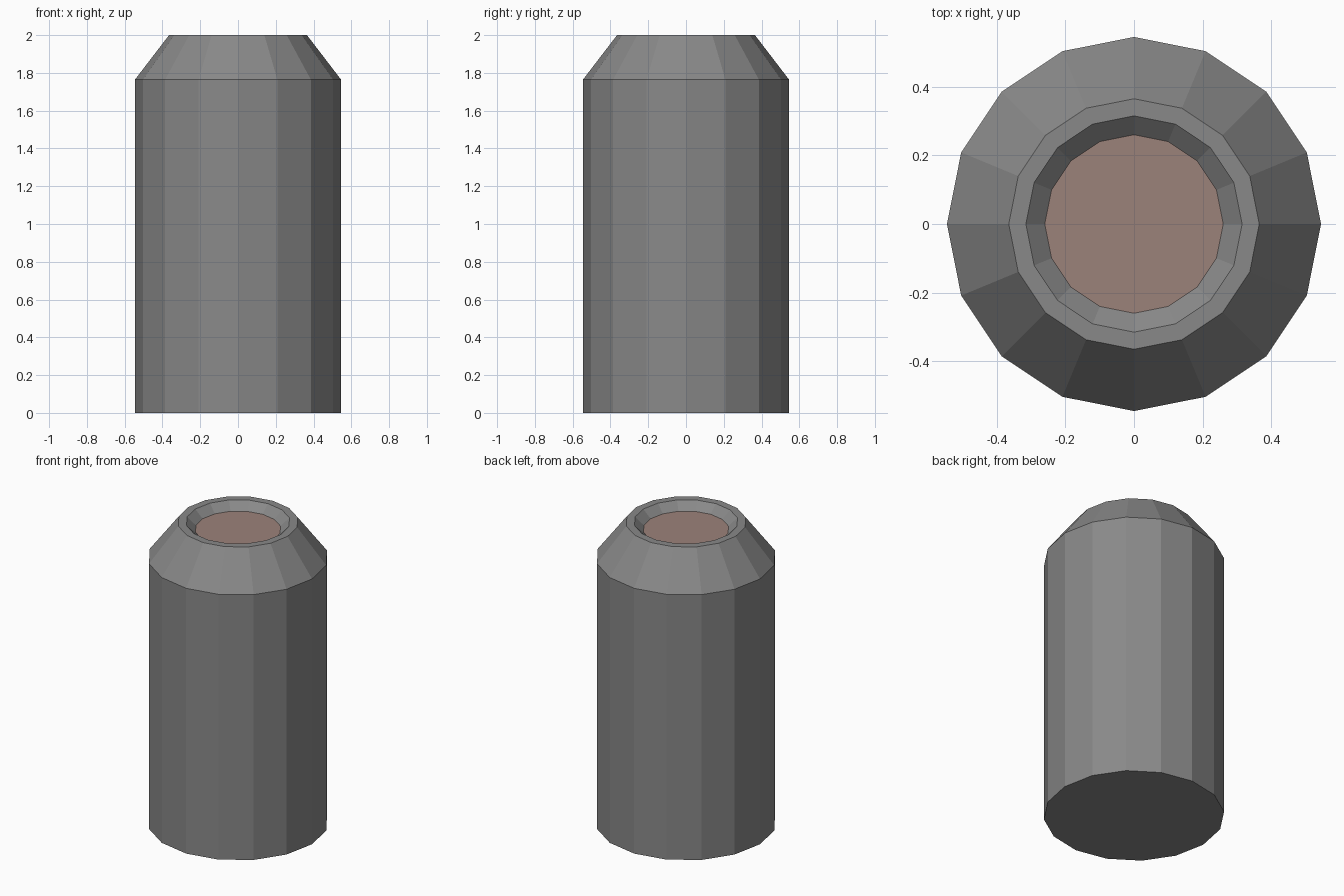
import bpy, bmesh, math

if "Cube" in bpy.data.objects:
    bpy.data.objects.remove(bpy.data.objects["Cube"])

SIDES = 16


def material(name, rgb):
    m = bpy.data.materials.new(name)
    m.diffuse_color = (*rgb, 1)
    m.use_nodes = True
    m.node_tree.nodes["Principled BSDF"].inputs["Base Color"].default_value = m.diffuse_color
    return m


grey = material("grey metal", (0.25, 0.25, 0.25))
copper = material("dull copper", (0.33, 0.225, 0.195))

# Outline from base, up the wall and shoulder, over the rim, into the recess
profile = [(0.545, 0), (0.545, 1.765), (0.365, 2), (0.315, 2), (0.26, 1.95)]

bm = bmesh.new()
rings = [[bm.verts.new((r * math.cos(math.tau * i / SIDES),
                        r * math.sin(math.tau * i / SIDES), z))
          for i in range(SIDES)] for r, z in profile]
for a, b in zip(rings, rings[1:]):
    for i in range(SIDES):
        j = (i + 1) % SIDES
        bm.faces.new((a[i], a[j], b[j], b[i]))

# Closed base and coloured recess floor
bm.faces.new(rings[0][::-1])
bm.faces.new(rings[-1]).material_index = 1

mesh = bpy.data.meshes.new("canister")
bm.to_mesh(mesh)
bm.free()
mesh.materials.append(grey)
mesh.materials.append(copper)
canister = bpy.data.objects.new("canister", mesh)
bpy.context.collection.objects.link(canister)
